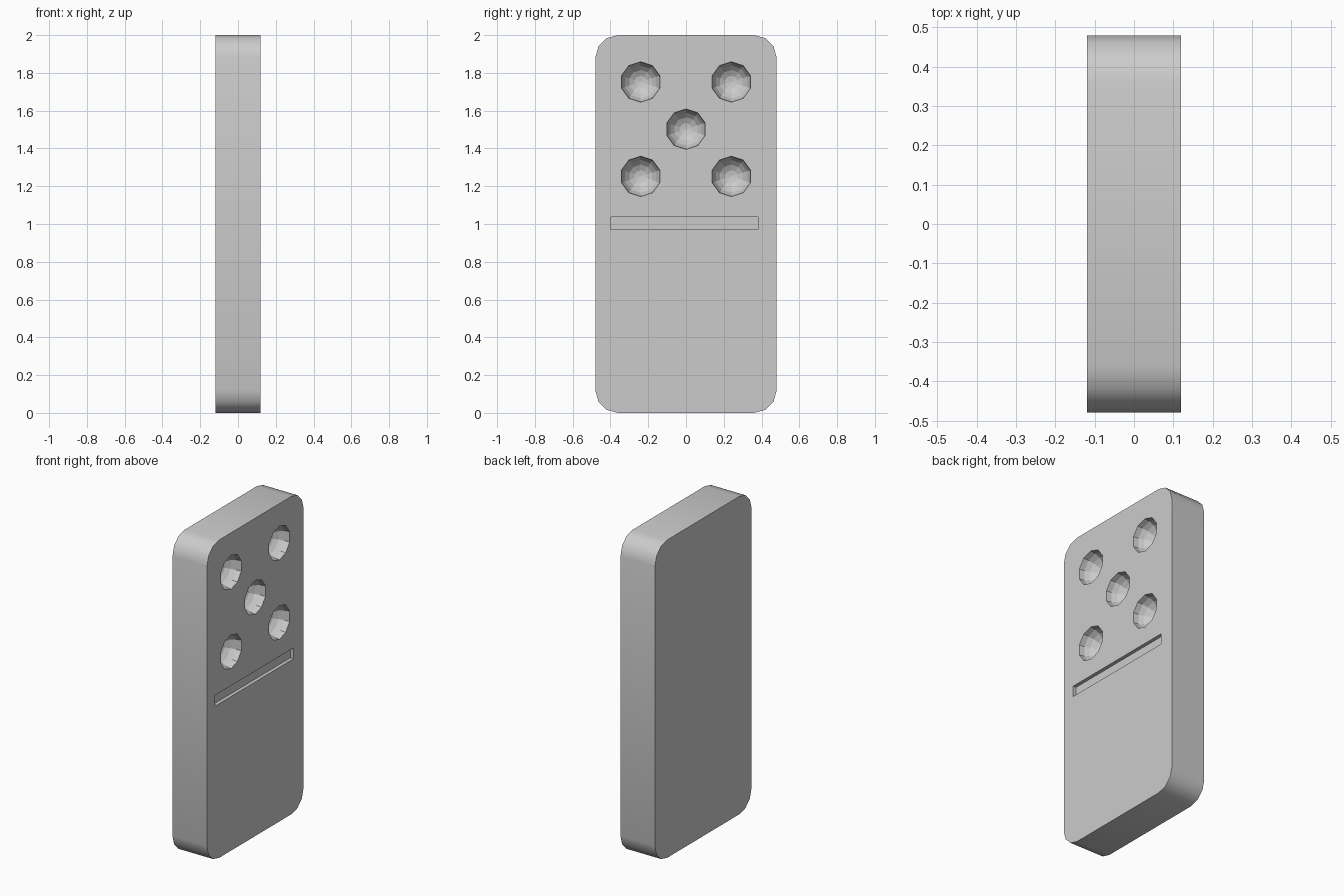
import bpy, bmesh, math
from mathutils import Matrix

if "Cube" in bpy.data.objects:
    bpy.data.objects.remove(bpy.data.objects["Cube"])

HALF_X, HALF_Y, HEIGHT, CORNER = 0.12, 0.48, 2.0, 0.12


def add_object(name, bm):
    bmesh.ops.recalc_face_normals(bm, faces=bm.faces)
    mesh = bpy.data.meshes.new(name)
    bm.to_mesh(mesh)
    bm.free()
    obj = bpy.data.objects.new(name, mesh)
    bpy.context.collection.objects.link(obj)
    return obj


def carve(target, cutter):
    mod = target.modifiers.new(cutter.name, 'BOOLEAN')
    mod.operation = 'DIFFERENCE'
    mod.solver = 'EXACT'
    mod.object = cutter
    cutter.hide_render = True
    cutter.hide_set(True)


# Tile body: rounded rectangle extruded through the thickness
bm = bmesh.new()
profile = []
for i, (sy, sz) in enumerate([(1, 1), (-1, 1), (-1, -1), (1, -1)]):
    for k in range(4):
        a = math.radians(90 * i + 30 * k)
        profile.append((sy * (HALF_Y - CORNER) + CORNER * math.cos(a),
                        HEIGHT / 2 + sz * (HEIGHT / 2 - CORNER) + CORNER * math.sin(a)))
face = bm.faces.new([bm.verts.new((-HALF_X, y, z)) for y, z in profile])
ext = bmesh.ops.extrude_face_region(bm, geom=[face])
bmesh.ops.translate(bm, vec=(2 * HALF_X, 0, 0),
                    verts=[v for v in ext['geom'] if isinstance(v, bmesh.types.BMVert)])
tile = add_object("domino_tile", bm)

# Five faceted pips on the upper half
bm = bmesh.new()
for y, z in [(-0.24, 1.752), (0.24, 1.752), (0, 1.502), (-0.24, 1.252), (0.24, 1.252)]:
    bmesh.ops.create_uvsphere(bm, u_segments=10, v_segments=10, radius=0.107,
                              matrix=Matrix.Translation((HALF_X, y, z))
                              @ Matrix.Rotation(math.pi / 2, 4, 'Y')
                              @ Matrix.Rotation(math.pi / 2, 4, 'Z'))
carve(tile, add_object("pip_cutter", bm))

# Shallow dividing groove
bm = bmesh.new()
bmesh.ops.create_cube(bm, size=1, matrix=Matrix.Translation((HALF_X, -0.008, 1.004))
                      @ Matrix.Diagonal((0.044, 0.78, 0.068, 1)))
carve(tile, add_object("groove_cutter", bm))

# Smooth only the rounded outer edge
for poly in tile.data.polygons:
    poly.use_smooth = abs(poly.normal.x) < 0.5
bpy.context.view_layer.objects.active = tile
for edge in tile.data.edges:
    a, b = (tile.data.vertices[i].co for i in edge.vertices)
    edge.use_edge_sharp = abs(a.x - b.x) < 0.01
